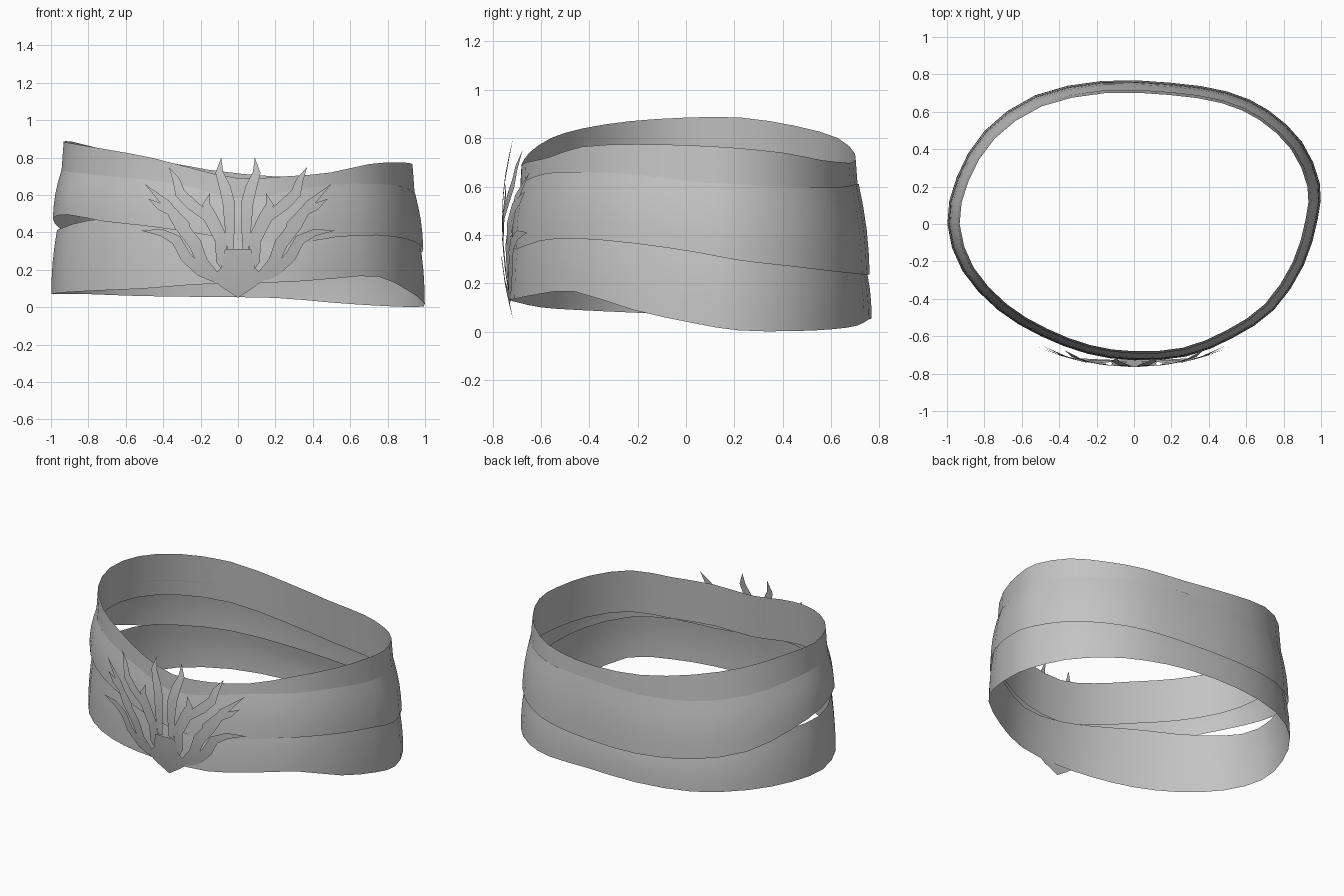
import bpy, bmesh, math

if "Cube" in bpy.data.objects:
    bpy.data.objects.remove(bpy.data.objects["Cube"])

grey = bpy.data.materials.new("cloth_grey")
grey.diffuse_color = (0.55, 0.55, 0.55, 1)
grey.use_nodes = True
grey.node_tree.nodes["Principled BSDF"].inputs["Base Color"].default_value = grey.diffuse_color

# Stations around the head: x, y, lower bottom, middle bottom, middle top, upper top
RING = [
    (0, -.73, .13, .36, .58, .69), (.28, -.71, .135, .34, .62, .70),
    (.53, -.61, .155, .375, .655, .72), (.75, -.46, .165, .385, .66, .765),
    (.91, -.22, .09, .365, .65, .775), (.985, .03, .035, .33, .62, .77),
    (.995, .22, .005, .295, .61, .76), (.9, .44, .002, .27, .60, .74),
    (.72, .61, .01, .25, .595, .71), (.5, .71, .025, .24, .60, .70),
    (.2, .757, .05, .235, .61, .70), (-.17, .767, .055, .24, .61, .735),
    (-.53, .69, .06, .27, .63, .80), (-.8, .5, .07, .32, .67, .85),
    (-.95, .25, .07, .41, .71, .885), (-1, 0, .07, .475, .73, .885),
    (-.92, -.25, .08, .495, .72, .87), (-.73, -.46, .09, .46, .70, .84),
    (-.5, -.6, .10, .435, .68, .80), (-.25, -.695, .12, .40, .64, .74),
]


def smooth_ring(ring):
    """Insert a curved midpoint between neighbouring stations."""
    out, n = [], len(ring)
    for i in range(n):
        a, b, c, d = (ring[(i + k) % n] for k in (-1, 0, 1, 2))
        out.append(b)
        out.append(tuple((9 * (q + r) - p - s) / 16 for p, q, r, s in zip(a, b, c, d)))
    return out


STATIONS = smooth_ring(RING)


def finish(name, bm):
    me = bpy.data.meshes.new(name)
    bm.to_mesh(me)
    bm.free()
    me.materials.append(grey)
    for p in me.polygons:
        p.use_smooth = True
    ob = bpy.data.objects.new(name, me)
    bpy.context.collection.objects.link(ob)
    return ob


def band(name, bottom, top, s_bottom, s_top, bulge=0, rows=4):
    """Cloth loop between two height rules, leaning from one scale to another."""
    bm = bmesh.new()
    cols = []
    for st in STATIONS:
        col = []
        for i in range(rows + 1):
            t = i / rows
            s = s_bottom + (s_top - s_bottom) * t + bulge * math.sin(math.pi * t)
            y = st[1] * s - (1 - s) * .3 * max(st[1], 0)
            z = bottom(st) + (top(st) - bottom(st)) * t
            col.append(bm.verts.new((st[0] * s, y, max(z, 0))))
        cols.append(col)
    for a, b in zip(cols, cols[1:] + cols[:1]):
        for i in range(rows):
            bm.faces.new((a[i], b[i], b[i + 1], a[i + 1]))
    return finish(name, bm)


def lower_top(st):
    # tucked under the middle band, but dropping away at the left side gap
    d2 = (st[0] + .97) ** 2 + (st[1] + .1) ** 2
    return st[3] + .06 - .13 * math.exp(-d2 / .17)


# Three overlapping cloth bands
band("lower_band", lambda s: s[2], lower_top, .998, .968, .008)
band("middle_band", lambda s: s[3], lambda s: s[4], .99, .945, .01)
band("upper_band", lambda s: s[5] - .28, lambda s: s[5], .953, .932)


# Flame emblem on the front
def front(x, z, lift):
    return (x, -.762 + .42 * x * x + .35 * (z - .45) ** 2 - lift, z)


def flame(name, path, width, lift, side):
    """Tapered curling strip: path of (x, z), pointed at the tip."""
    bm = bmesh.new()
    n = len(path) - 1
    rows = []
    for i, (x, z) in enumerate(path):
        x0, z0 = path[max(i - 1, 0)]
        x1, z1 = path[min(i + 1, n)]
        dx, dz = x1 - x0, z1 - z0
        length = math.hypot(dx, dz)
        w = width * math.sin(math.pi * (.12 + .88 * i / n)) ** .7 / 2 if i < n else 0
        ends = (-1, 1) if w else (0,)
        rows.append([bm.verts.new(front(side * (x + k * w * dz / length),
                                        z - k * w * dx / length, lift)) for k in ends])
    for a, b in zip(rows, rows[1:]):
        bm.faces.new(a + b[::-1])
    bmesh.ops.recalc_face_normals(bm, faces=bm.faces)
    if sum(f.normal.y for f in bm.faces) > 0:
        bmesh.ops.reverse_faces(bm, faces=bm.faces)
    finish(name, bm)


FLAMES = {
    "center_flame": ([(.04, .31), (.045, .45), (.05, .56), (.07, .64), (.10, .72), (.09, .80)], .065),
    "inner_flame": ([(.05, .17), (.09, .25), (.09, .37), (.14, .48), (.17, .55), (.15, .61)], .065),
    "inner_prong": ([(.11, .36), (.16, .48), (.25, .55), (.31, .61), (.33, .68), (.37, .75)], .06),
    "middle_flame": ([(.10, .15), (.19, .24), (.23, .34), (.31, .44), (.38, .55), (.50, .66)], .07),
    "middle_prong": ([(.25, .36), (.28, .44), (.35, .51), (.42, .54), (.48, .58)], .05),
    "outer_flame": ([(.08, .13), (.20, .19), (.28, .27), (.33, .36), (.41, .40), (.52, .41)], .06),
}
for i, (name, (path, width)) in enumerate(FLAMES.items()):
    for side, tag in ((-1, "left"), (1, "right")):
        flame(f"{name}_{tag}", path, width, .0015 * i, side)

# Pointed base where the flames meet, running up to the slot between the center flames
bm = bmesh.new()
rungs = [(0, .05), (.09, .11), (.15, .16), (.09, .21), (.07, .31)]
for side in (-1, 1):
    prev = None
    for x, z in rungs:
        cur = [bm.verts.new(front(0, z, .009))]
        if x:
            cur.append(bm.verts.new(front(side * x, z, .009)))
        if prev:
            loop = prev + cur[::-1]
            bm.faces.new(loop if side > 0 else loop[::-1])
        prev = cur
bmesh.ops.remove_doubles(bm, verts=bm.verts, dist=.001)
bmesh.ops.recalc_face_normals(bm, faces=bm.faces)
if sum(f.normal.y for f in bm.faces) > 0:
    bmesh.ops.reverse_faces(bm, faces=bm.faces)
finish("emblem_base", bm)
